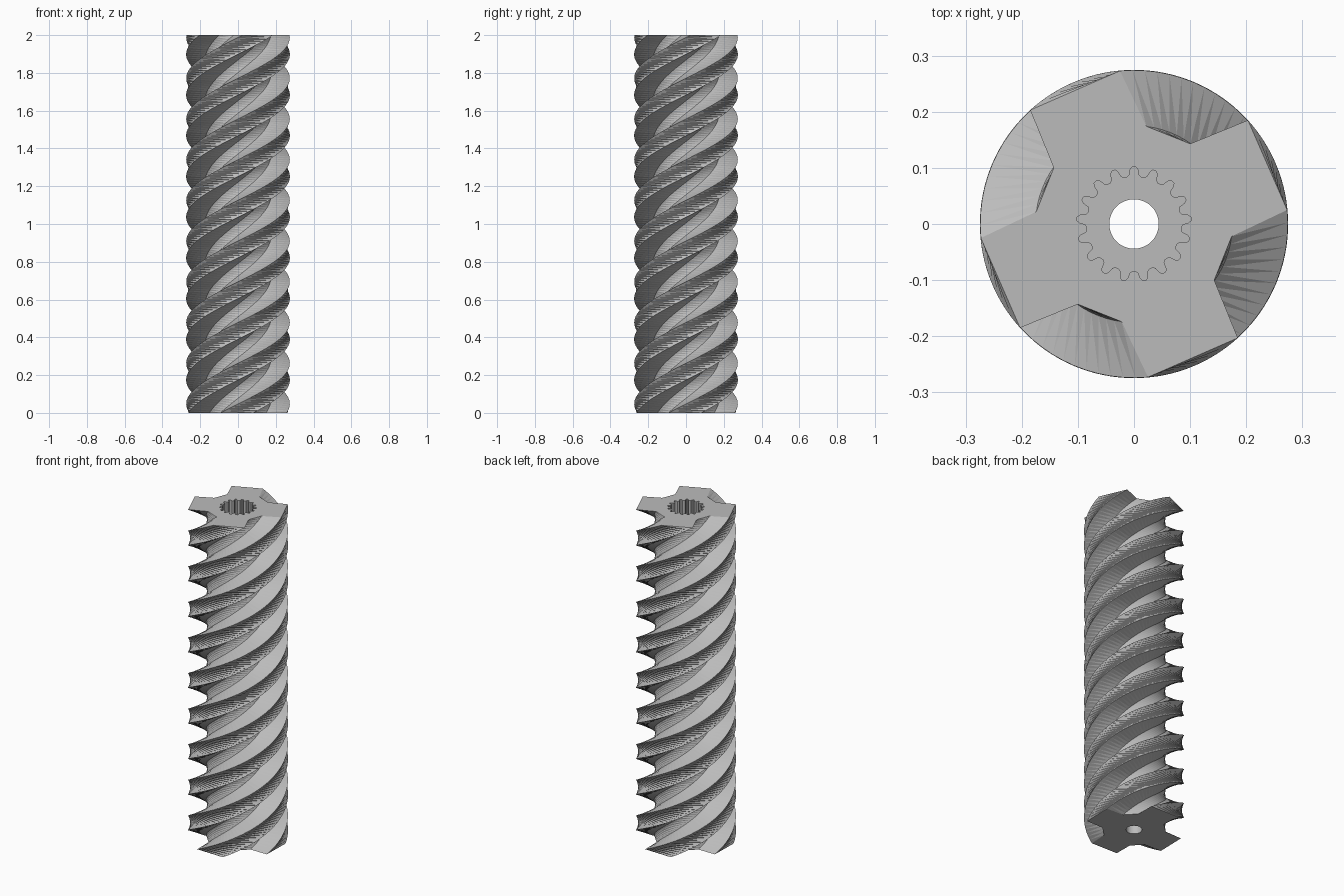
import bpy
import bmesh
from math import cos, sin, pi, radians
from mathutils import Matrix, Vector

cube = bpy.data.objects.get("Cube")
if cube:
    bpy.data.objects.remove(cube)

HEIGHT = 2.0
TWIST = radians(835)
SLICES = 180
POCKET_FLOOR = 1.5

grey = bpy.data.materials.new("steel grey")
grey.use_nodes = True
colour = (0.5, 0.5, 0.5, 1)
grey.diffuse_color = colour
grey.node_tree.nodes["Principled BSDF"].inputs["Base Color"].default_value = colour


def polar(radius, angle):
    return Vector((radius * cos(angle), radius * sin(angle), 0))


# Four-lobed cross-section at the top end: flat land plus a three-sided groove
lobe = [Vector(p) for p in ((0.273, 0.025, 0), (0.203, 0.185, 0),
                            (0.10, 0.143, 0), (0.022, 0.174, 0))]
section = [Matrix.Rotation(q * pi / 2, 3, 'Z') @ p for q in range(4) for p in lobe]

# Seventeen-groove spline socket and round bore
TEETH = 17
spline = []
for t in range(TEETH):
    for radius, offset in ((0.084, -0.42), (0.087, -0.27), (0.097, -0.19), (0.102, -0.09),
                           (0.102, 0.09), (0.097, 0.19), (0.087, 0.27), (0.084, 0.42)):
        spline.append(polar(radius, pi / 2 + (t + offset) * 2 * pi / TEETH))
bore = [polar(0.044, 2 * pi * i / 48) for i in range(48)]

bm = bmesh.new()


def ring(points, z, turn=0.0):
    rot = Matrix.Rotation(turn, 3, 'Z')
    return [bm.verts.new(rot @ p + Vector((0, 0, z))) for p in points]


def wall(low, high, inward=False):
    faces = []
    for i in range(len(low)):
        j = (i + 1) % len(low)
        quad = [low[i], low[j], high[j], high[i]]
        faces.append(bm.faces.new(quad[::-1] if inward else quad))
    return faces


def plate(outer, inner, up):
    """Flat face between two closed loops."""
    edges = []
    for loop in (outer, inner):
        for i in range(len(loop)):
            pair = (loop[i], loop[(i + 1) % len(loop)])
            edges.append(bm.edges.get(pair) or bm.edges.new(pair))
    made = bmesh.ops.triangle_fill(bm, edges=edges, use_beauty=True)
    for f in made["geom"]:
        if isinstance(f, bmesh.types.BMFace):
            f.normal_update()
            if (f.normal.z > 0) != up:
                f.normal_flip()


# Helical flutes
rings = [ring(section, HEIGHT * s / SLICES, TWIST * (s / SLICES - 1))
         for s in range(SLICES + 1)]
flutes = []
for low, high in zip(rings, rings[1:]):
    flutes += wall(low, high)
bmesh.ops.triangulate(bm, faces=flutes, quad_method='SHORT_EDGE')

# Socket and bore
socket_top, socket_low = ring(spline, HEIGHT), ring(spline, POCKET_FLOOR)
bore_top, bore_low = ring(bore, POCKET_FLOOR), ring(bore, 0)
wall(socket_low, socket_top, inward=True)
wall(bore_low, bore_top, inward=True)

# End faces and socket floor
plate(rings[-1], socket_top, True)
plate(socket_low, bore_top, True)
plate(rings[0], bore_low, False)

mesh = bpy.data.meshes.new("fluted_shaft")
bm.to_mesh(mesh)
bm.free()
mesh.materials.append(grey)
shaft = bpy.data.objects.new("fluted_shaft", mesh)
bpy.context.collection.objects.link(shaft)
